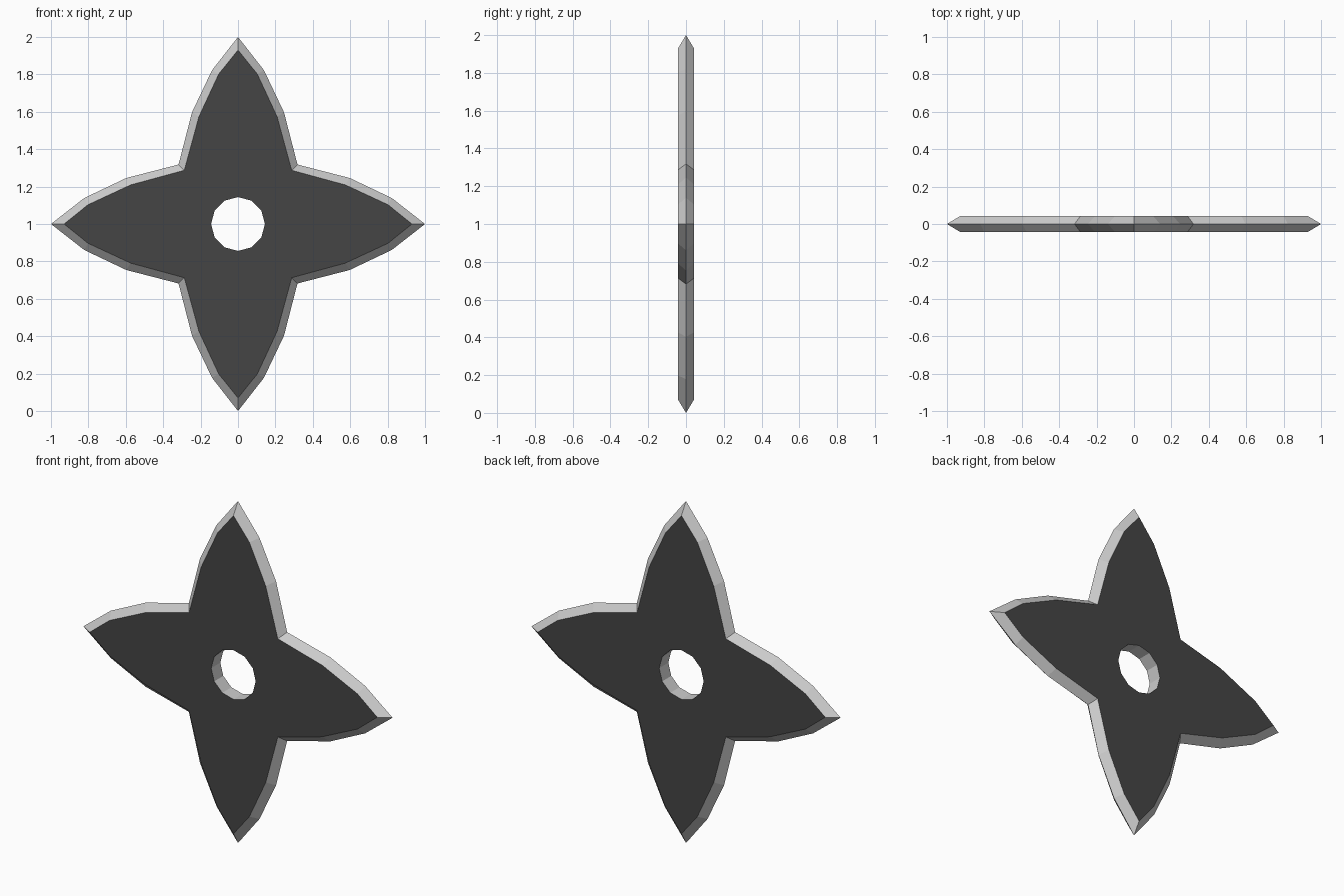
import bpy, bmesh
from math import cos, sin, pi

if "Cube" in bpy.data.objects:
    bpy.data.objects.remove(bpy.data.objects["Cube"])

HALF = 0.042     # half thickness
HOLE_R = 0.144
CENTRE_Z = 1.0


def star(quarter):
    """Repeat one quarter outline (tip to just before next tip) four times."""
    pts = []
    for x, z in quarter:
        pts.append((x, z))
    for _ in range(3):
        quarter = [(z, -x) for x, z in quarter]
        pts += quarter
    return pts


def quarter(tip, a, b, notch):
    return [(0, tip), a, b, (notch, notch), b[::-1], a[::-1]]


cutting_edge = star(quarter(1.0, (0.139, 0.822), (0.246, 0.597), 0.318))
face_edge = star(quarter(0.93, (0.103, 0.802), (0.209, 0.574), 0.287))
hole = [(HOLE_R * cos(i * pi / 6), HOLE_R * sin(i * pi / 6)) for i in range(12)]

bm = bmesh.new()


def ring(points, y):
    return [bm.verts.new((x, y, z + CENTRE_Z)) for x, z in points]


def bridge(r, s):
    n = len(r)
    for i in range(n):
        j = (i + 1) % n
        bm.faces.new((r[i], r[j], s[j], s[i]))


def loop_edges(r):
    return [bm.edges.get((r[i - 1], r[i])) for i in range(len(r))]


# bevelled blade edges and hole wall
mid = ring(cutting_edge, 0)
fronts, backs = ring(face_edge, -HALF), ring(face_edge, HALF)
hole_f, hole_b = ring(hole, -HALF), ring(hole, HALF)
bridge(fronts, mid)
bridge(mid, backs)
bridge(hole_f, hole_b)

# dark flat faces with the hole left open
for outer, inner, side in ((fronts, hole_f, -1), (backs, hole_b, 1)):
    res = bmesh.ops.triangle_fill(bm, use_beauty=True, use_dissolve=False,
                                  edges=loop_edges(outer) + loop_edges(inner),
                                  normal=(0, side, 0))
    for g in res["geom"]:
        if isinstance(g, bmesh.types.BMFace):
            g.material_index = 1

bmesh.ops.recalc_face_normals(bm, faces=bm.faces[:])
mesh = bpy.data.meshes.new("throwing_star")
bm.to_mesh(mesh)
bm.free()

for name, v in (("steel_edge", 0.6), ("dark_face", 0.06)):
    mat = bpy.data.materials.new(name)
    mat.diffuse_color = (v, v, v, 1)
    mat.use_nodes = True
    mat.node_tree.nodes["Principled BSDF"].inputs["Base Color"].default_value = mat.diffuse_color
    mesh.materials.append(mat)

obj = bpy.data.objects.new("throwing_star", mesh)
bpy.context.collection.objects.link(obj)
